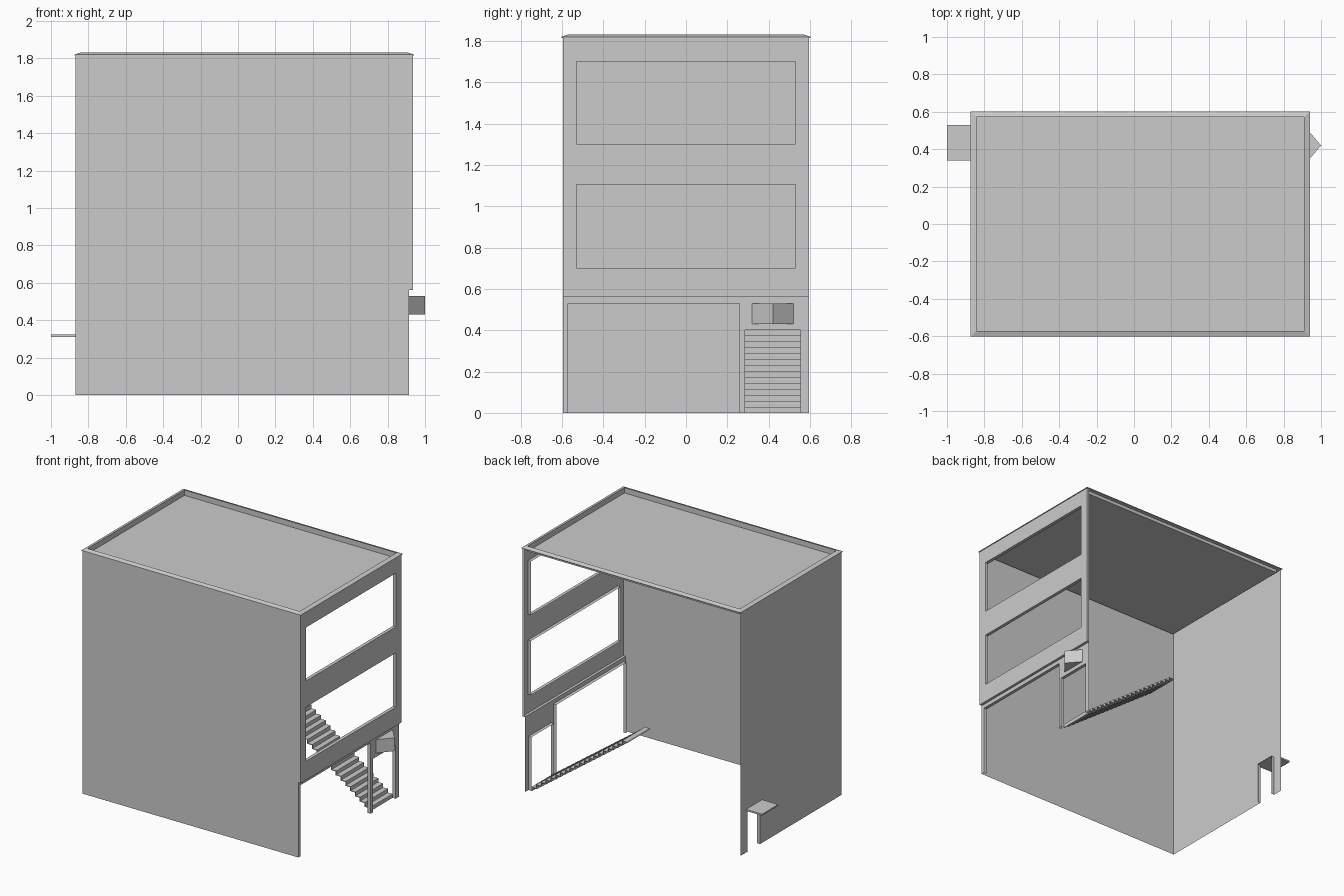
import bpy, bmesh

if "Cube" in bpy.data.objects:
    bpy.data.objects.remove(bpy.data.objects["Cube"])


def finish(name, bm):
    bmesh.ops.remove_doubles(bm, verts=bm.verts, dist=0.0001)
    bmesh.ops.recalc_face_normals(bm, faces=bm.faces)
    me = bpy.data.meshes.new(name)
    bm.to_mesh(me)
    bm.free()
    ob = bpy.data.objects.new(name, me)
    bpy.context.collection.objects.link(ob)
    return ob


def quad(bm, *pts):
    return bm.faces.new([bm.verts.new(p) for p in pts])


def wall_x(name, x, y0, y1, z0, z1, holes, depth):
    """Wall sheet at constant x with rectangular holes and reveals going in by depth."""
    bm = bmesh.new()
    ys = sorted({y0, y1, *[v for h in holes for v in h[:2]]})
    zs = sorted({z0, z1, *[v for h in holes for v in h[2:]]})
    for a, b in zip(ys, ys[1:]):
        for c, d in zip(zs, zs[1:]):
            my, mz = (a + b) / 2, (c + d) / 2
            if not any(h[0] < my < h[1] and h[2] < mz < h[3] for h in holes):
                quad(bm, (x, a, c), (x, b, c), (x, b, d), (x, a, d))
    for a, b, c, d in holes:
        ring = [(a, c), (a, d), (b, d), (b, c)]
        if c > z0:
            ring.append((a, c))
        for p, q in zip(ring, ring[1:]):
            quad(bm, (x, *p), (x, *q), (x + depth, *q), (x + depth, *p))
    bmesh.ops.remove_doubles(bm, verts=bm.verts, dist=0.0001)
    bmesh.ops.dissolve_limit(bm, angle_limit=0.01, verts=bm.verts, edges=bm.edges)
    return finish(name, bm)


def prism(name, profile, axis, lo, hi):
    """Closed outline extruded along y or z."""
    bm = bmesh.new()
    put = (lambda p, t: (p[0], t, p[1])) if axis == 'y' else (lambda p, t: (p[0], p[1], t))
    f = bm.faces.new([bm.verts.new(put(p, lo)) for p in profile])
    ext = bmesh.ops.extrude_face_region(bm, geom=[f])
    bmesh.ops.translate(bm, vec=put((0, 0), hi - lo),
                        verts=[v for v in ext['geom'] if isinstance(v, bmesh.types.BMVert)])
    return finish(name, bm)


XL, XG, XU, Y = -0.868, 0.915, 0.935, 0.595   # rear wall, ground front, upper front, half width
ZF, ZT = 0.56, 1.815                          # first floor line, wall top

# Street facade: upper storeys with two wide windows, shopfront and stair opening below
wall_x("upper_facade", XU, -Y, Y, ZF, ZT,
       [(-0.53, 0.53, 0.70, 1.105), (-0.53, 0.53, 1.30, 1.70)], -0.025)
wall_x("ground_facade", XG, -Y, Y, 0, ZF,
       [(-0.57, 0.26, 0, 0.53), (0.285, 0.555, 0, 0.40)], -0.025)

# Underside and end return of the projecting upper storeys
bm = bmesh.new()
quad(bm, (XG, -Y, ZF), (XU, -Y, ZF), (XU, Y, ZF), (XG, Y, ZF))
quad(bm, (XG, Y, ZF), (XU, Y, ZF), (XU, Y, ZT), (XG, Y, ZT))
finish("facade_overhang", bm)

# Rear wall with small door
wall_x("rear_wall", XL, -Y, Y, 0, ZT, [(0.365, 0.515, 0, 0.31)], 0.025)

# Blank side wall, notched below the overhang
bm = bmesh.new()
bm.faces.new([bm.verts.new((x, -Y, z)) for x, z in
              [(XL, 0), (XG, 0), (XG, ZF), (XU, ZF), (XU, ZT), (XL, ZT)]])
finish("side_wall", bm)

# Parapet coping (sloped outward) and recessed roof as nested rings
bm = bmesh.new()
rings = []
for ox, z in [(0.03, 1.815), (0.0, 1.815), (0.0, 1.82), (0.03, 1.83), (0.03, 1.79)]:
    x0, x1, y = -0.873 + ox, 0.94 - ox, 0.602 - ox
    rings.append([bm.verts.new(p) for p in
                  [(x0, -y, z), (x1, -y, z), (x1, y, z), (x0, y, z)]])
for r, s in zip(rings, rings[1:]):
    for i in range(4):
        j = (i + 1) % 4
        bm.faces.new([r[i], r[j], s[j], s[i]])
bm.faces.new(rings[-1])
finish("roof_and_parapet", bm)

# Straight stair flight, thin folded profile
n, x0, run, rise, t = 20, 0.89, 0.79 / 20, 0.575 / 20, 0.005
top, low = [(x0, 0)], [(x0 - t, 0)]
for i in range(n):
    xa, xb, z = x0 - i * run, x0 - (i + 1) * run, (i + 1) * rise
    top += [(xa, z), (xb, z)]
    low += [(xa - t, z - t), (xb - t, z - t)]
prism("stairs", top + low[::-1], 'y', 0.285, 0.555)

# Wedge sign over the stair entrance
prism("sign", [(XG, 0.32), (1.0, 0.42), (XG, 0.52)], 'z', 0.43, 0.53)

# Canopy over the rear door
prism("rear_canopy", [(-1.0, 0.34), (XL, 0.34), (XL, 0.53), (-1.0, 0.53)], 'z', 0.31, 0.322)
